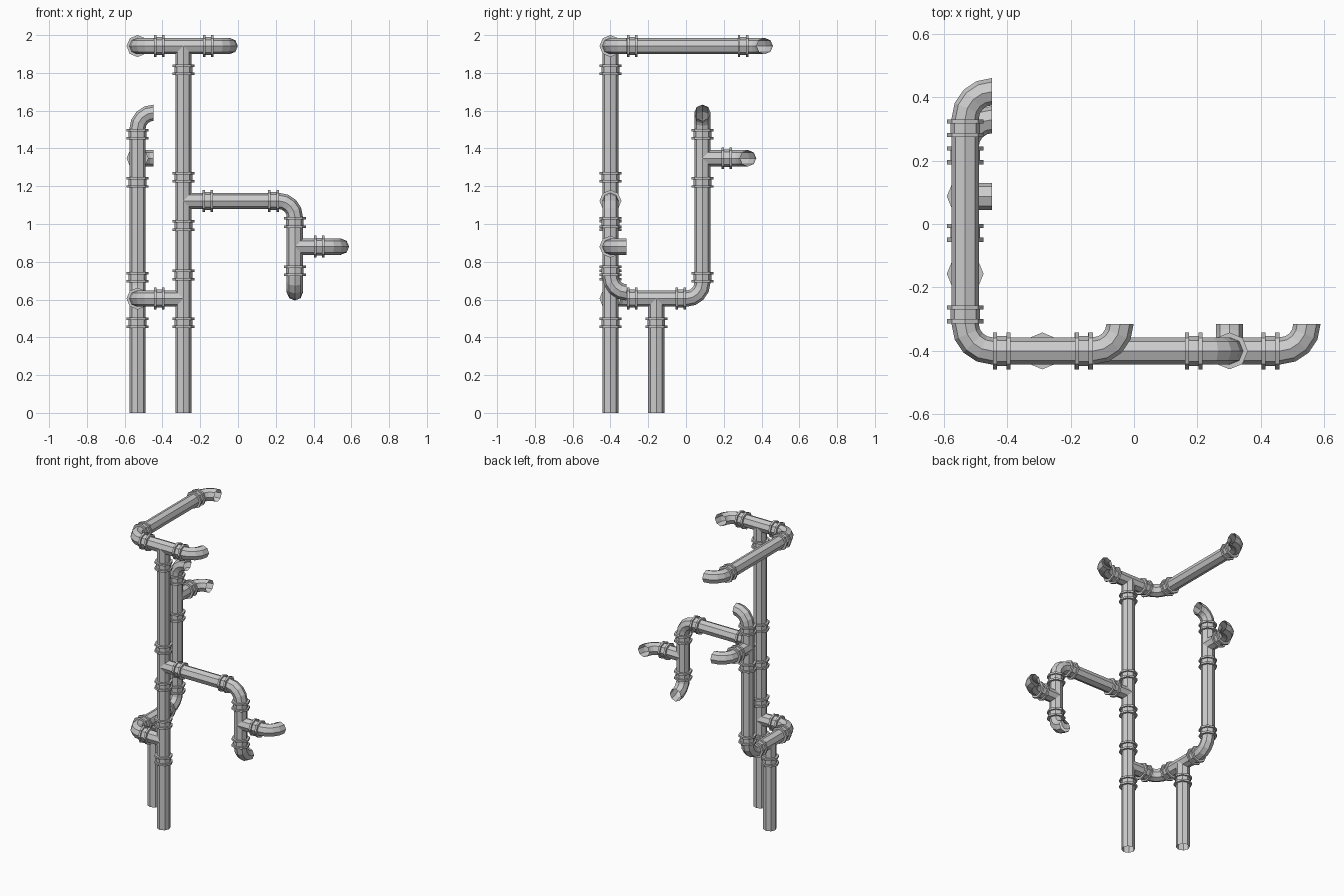
import bpy
import math
from mathutils import Vector

if "Cube" in bpy.data.objects:
    bpy.data.objects.remove(bpy.data.objects["Cube"])

SIDES = 8
R = 0.043      # pipe radius
BEND = 0.085   # elbow centre-line radius
ARC = 4        # segments per elbow
TX, TY = -0.289, -0.4   # main riser axis
LX = -0.532             # left run axis
TOP, MID, LOW = 1.942, 1.122, 0.605


def make_object(name, verts, faces):
    mesh = bpy.data.meshes.new(name)
    mesh.from_pydata(verts, [], faces)
    mesh.update()
    obj = bpy.data.objects.new(name, mesh)
    bpy.context.collection.objects.link(obj)
    return obj


def ring_faces(count):
    return [(i * SIDES + j, i * SIDES + (j + 1) % SIDES,
             (i + 1) * SIDES + (j + 1) % SIDES, (i + 1) * SIDES + j)
            for i in range(count - 1) for j in range(SIDES)]


def octagon(u, v, radius):
    return [u * (radius * math.cos(2 * math.pi * j / SIDES)) +
            v * (radius * math.sin(2 * math.pi * j / SIDES)) for j in range(SIDES)]


def side_axis(d):
    return Vector((0, 0, 1)) if abs(d.z) < 0.5 else Vector((1, 0, 0))


def pipe(name, points, tee_axis=None):
    """Open octagonal tube through corner points with rounded elbows.
    tee_axis: direction of the pipe that the start is mitred onto."""
    pts = [Vector(p) for p in points]
    dirs = [(b - a).normalized() for a, b in zip(pts, pts[1:])]
    stations = [(pts[0], dirs[0])]
    for p, a, b in zip(pts[1:], dirs, dirs[1:]):
        centre = p - a * BEND + b * BEND
        for k in range(ARC + 1):
            t = math.pi / 2 * k / ARC
            stations.append((centre + (a * math.sin(t) - b * math.cos(t)) * BEND,
                             a * math.cos(t) + b * math.sin(t)))
    if (stations[-1][0] - pts[-1]).length > 0.002:
        stations.append((pts[-1], dirs[-1]))
    u, last, verts = side_axis(dirs[0]), dirs[0], []
    for i, (p, d) in enumerate(stations):
        u = last.rotation_difference(d) @ u
        last = d
        for o in octagon(u, d.cross(u), R):
            q = p + o
            if i == 0 and tee_axis:
                s = o.dot(d.cross(Vector(tee_axis)))
                q += d * math.sqrt(max(0, R * R - s * s))
            verts.append(q)
    return make_object(name, verts, ring_faces(len(stations)))


def coupling(name, centre, axis):
    """Sleeve with a raised octagonal flange at each end."""
    c, d = Vector(centre), Vector(axis)
    u = side_axis(d)
    profile = [(-0.028, R), (-0.028, 0.058), (-0.015, 0.058), (-0.015, 0.047),
               (0.015, 0.047), (0.015, 0.058), (0.028, 0.058), (0.028, R)]
    verts = [c + d * h + o for h, r in profile for o in octagon(u, d.cross(u), r)]
    return make_object(name, verts, ring_faces(len(profile)))


X, Y, Z = (1, 0, 0), (0, 1, 0), (0, 0, 1)
END_Y = TY + BEND     # open mouths facing back
END_X = LX + BEND     # open mouths facing right

# Top run with an open elbow at each end
pipe("top_run", [(-0.044, END_Y, TOP), (-0.044, TY, TOP), (LX, TY, TOP),
                 (LX, 0.417, TOP), (END_X, 0.417, TOP)])
# Main riser, mitred under the top run
riser = pipe("main_riser", [(TX, TY, TOP), (TX, TY, 0)], X)

# Middle branch dropping to a low outlet, plus its side outlet
pipe("middle_branch", [(TX, TY, MID), (0.301, TY, MID), (0.301, TY, 0.638),
                       (0.301, END_Y, 0.638)], Z)
pipe("middle_outlet", [(0.301, TY, 0.88), (0.545, TY, 0.88), (0.545, END_Y, 0.88)], Z)

# Lower loop rising to the left outlet, plus its leg and side outlet
pipe("lower_loop", [(TX, TY, LOW), (LX, TY, LOW), (LX, 0.087, LOW),
                    (LX, 0.087, 1.589), (END_X, 0.087, 1.589)], Z)
pipe("short_leg", [(LX, -0.157, LOW), (LX, -0.157, 0)], Y)
pipe("left_outlet", [(LX, 0.087, 1.348), (LX, 0.329, 1.348), (END_X, 0.329, 1.348)], Z)

# Couplings grouped by pipe
groups = {
    "top_coupling": [((x, TY, TOP), X) for x in (-0.158, -0.417)]
    + [((LX, y, TOP), Y) for y in (-0.285, 0.302)],
    "riser_coupling": [((TX, TY, z), Z) for z in (1.817, 1.247, 0.992, 0.73, 0.477)],
    "middle_coupling": [((x, TY, MID), X) for x in (-0.16, 0.188)]
    + [((0.301, TY, z), Z) for z in (1.008, 0.752)] + [((0.43, TY, 0.88), X)],
    "lower_coupling": [((-0.417, TY, LOW), X)]
    + [((LX, y, LOW), Y) for y in (-0.285, -0.028)]
    + [((LX, 0.087, z), Z) for z in (0.718, 1.22, 1.476)]
    + [((LX, 0.216, 1.348), Y), ((LX, -0.157, 0.477), Z)],
}
for name, items in groups.items():
    for i, (centre, axis) in enumerate(items, 1):
        coupling(f"{name}_{i}", centre, axis)
